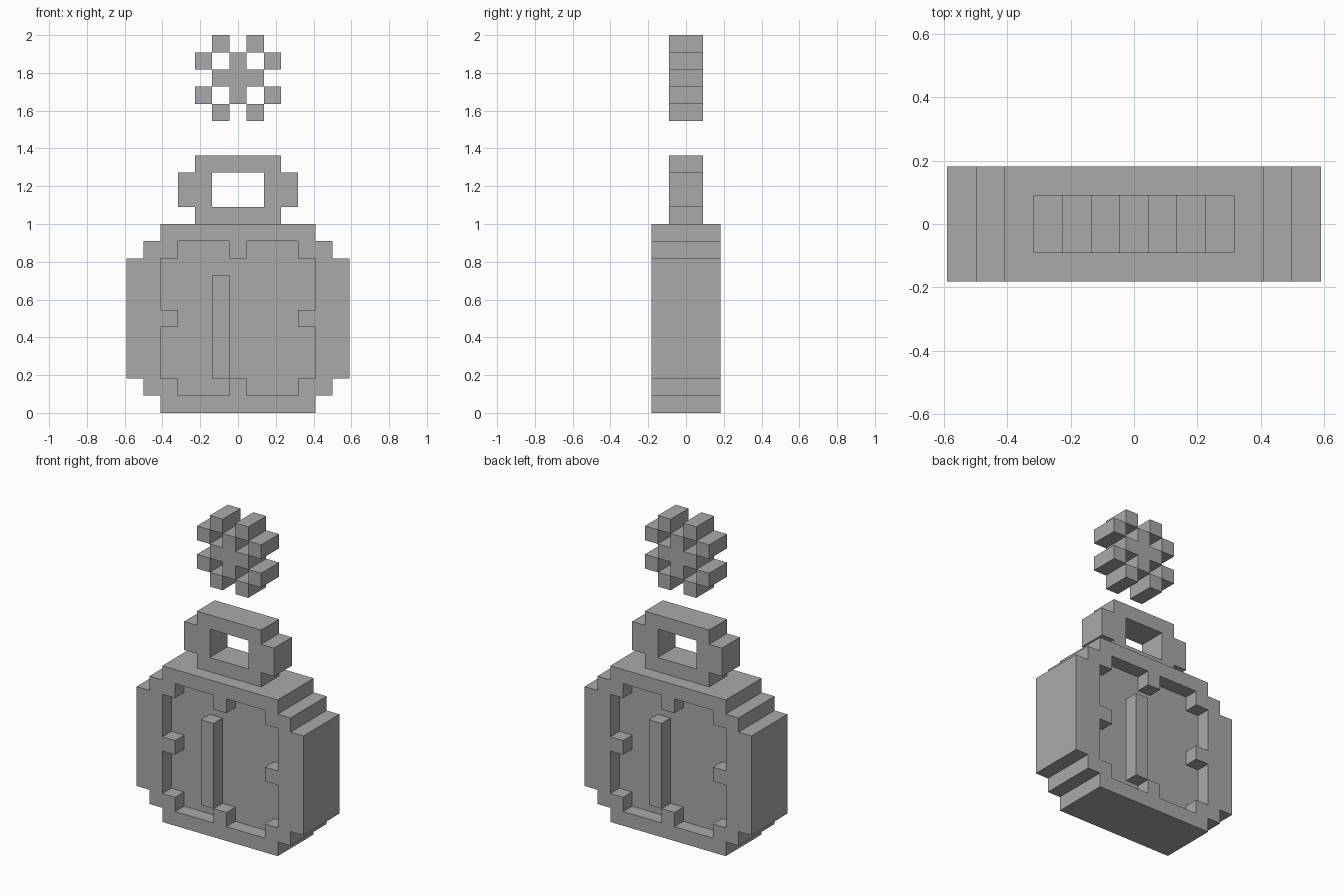
import bpy
import bmesh
import math
from mathutils import Vector

U = 1 / 11  # one pixel block

if "Cube" in bpy.data.objects:
    bpy.data.objects.remove(bpy.data.objects["Cube"], do_unlink=True)

grey = bpy.data.materials.new("plain grey")
grey.use_nodes = True
colour = (0.4, 0.4, 0.4, 1)
grey.diffuse_color = colour
grey.node_tree.nodes["Principled BSDF"].inputs["Base Color"].default_value = colour

# Block layers covered by each letter: full depth or sunken core
DEPTHS = {"X": range(-2, 2), "o": range(-1, 1)}


def block_cells(rows, base):
    """Read pixel rows, top row first, into a set of block positions."""
    cells = set()
    for r, row in enumerate(rows):
        z = base + len(rows) - 1 - r
        for c, letter in enumerate(row):
            for y in DEPTHS.get(letter, ()):
                cells.add((c - len(row) // 2, y, z))
    return cells


def build_blocks(name, cells):
    """Skin a set of blocks with outer faces only and merge the flat areas."""
    bm = bmesh.new()
    for cell in cells:
        for axis in range(3):
            for sign in (-1, 1):
                n = Vector((0, 0, 0))
                n[axis] = sign
                if tuple(int(a + b) for a, b in zip(cell, n)) in cells:
                    continue
                a = Vector((0, 0, 0))
                a[(axis + 1) % 3] = 1
                b = n.cross(a)
                # block x is centred on its column, y and z start at its corner
                mid = Vector(cell) + Vector((0, 0.5, 0.5)) + n / 2
                corners = (-a - b, a - b, a + b, b - a)
                bm.faces.new([bm.verts.new((mid + k / 2) * U) for k in corners])
    bmesh.ops.remove_doubles(bm, verts=bm.verts, dist=U / 100)
    bmesh.ops.dissolve_limit(bm, angle_limit=math.radians(1),
                             verts=bm.verts, edges=bm.edges)
    mesh = bpy.data.meshes.new(name)
    bm.to_mesh(mesh)
    bm.free()
    mesh.materials.append(grey)
    obj = bpy.data.objects.new(name, mesh)
    bpy.context.collection.objects.link(obj)
    return obj


# Case with a sunken dial and hour notches on both faces
cap = "..XXXXXXXXX.."
shoulder = ".XXoooXoooXX."
dial = "XXoooooooooXX"
notched = "XXXoooooooXXX"
case_rows = ([cap, shoulder] + [dial] * 3 + [notched] + [dial] * 3
             + [shoulder, cap])
build_blocks("case", block_cells(case_rows, 0))

# One upright hand on each dial, the back one turned half round
build_blocks("front_hand", {(-1, -2, z) for z in range(2, 8)})
build_blocks("back_hand", {(1, 1, z) for z in range(2, 8)})

# Ring on top of the case
ring = [".ooooo.",
        "oo...oo",
        "oo...oo",
        ".ooooo."]
build_blocks("top_ring", block_cells(ring, 11))

# Checkered knob floating above the ring
knob = [".o.o.",
        "o.o.o",
        ".ooo.",
        "o.o.o",
        ".o.o."]
build_blocks("floating_knob", block_cells(knob, 17))
